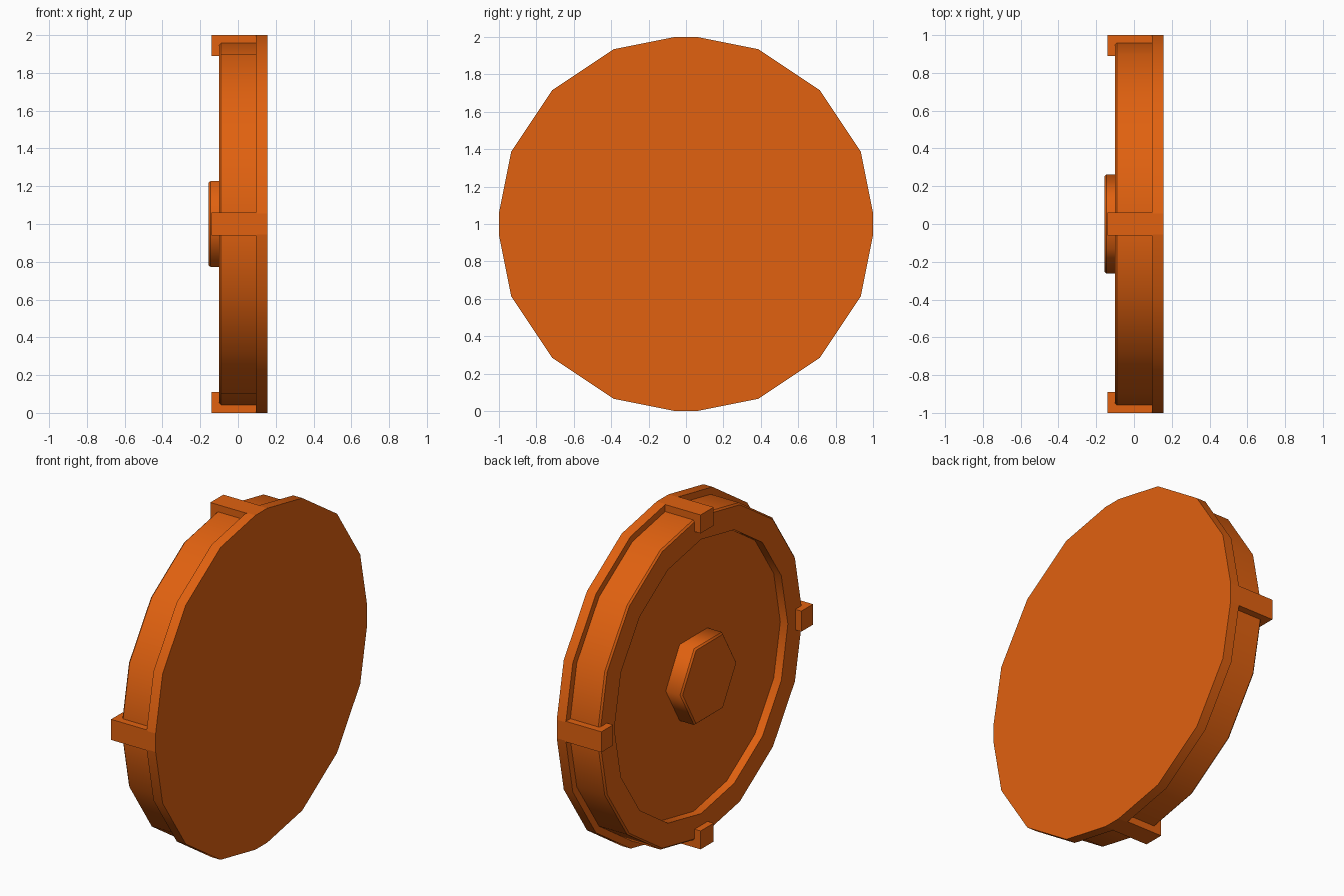
import bpy, bmesh, math
from mathutils import Matrix, Vector

if "Cube" in bpy.data.objects:
    bpy.data.objects.remove(bpy.data.objects["Cube"])

orange = bpy.data.materials.new("orange")
orange.diffuse_color = (0.75, 0.12, 0.005, 1)
orange.use_nodes = True
orange.node_tree.nodes["Principled BSDF"].inputs["Base Color"].default_value = orange.diffuse_color
CENTRE = Matrix.Translation((0, 0, 1))


def finish(bm, name, matrix=CENTRE):
    bmesh.ops.recalc_face_normals(bm, faces=bm.faces[:])
    me = bpy.data.meshes.new(name)
    bm.to_mesh(me)
    bm.free()
    me.materials.append(orange)
    ob = bpy.data.objects.new(name, me)
    ob.matrix_world = matrix
    bpy.context.collection.objects.link(ob)
    return ob


def lathe(profile, sides):
    """Closed solid round the x axis from (x, radius) points; smooth round, sharp rings."""
    bm = bmesh.new()
    rings = []
    for x, r in profile:
        angles = [2 * math.pi * k / sides for k in range(sides)]
        rings.append([bm.verts.new((x, r * math.cos(a), r * math.sin(a))) for a in angles])
    for a, b in zip(rings, rings[1:]):
        for k in range(sides):
            j = (k + 1) % sides
            bm.faces.new((a[k], a[j], b[j], b[k])).smooth = True
    bm.faces.new(rings[0])
    bm.faces.new(rings[-1])
    for ring in rings:
        for k in range(sides):
            bm.edges.get((ring[k], ring[k - 1])).smooth = False
    return bm


# Front plate, with its four axis corners trimmed flat for the clips
plate = lathe([(0.155, 1.011), (0.095, 1.011)], 16)
for d in ((0, 1, 0), (0, -1, 0), (0, 0, 1), (0, 0, -1)):
    cut = bmesh.ops.bisect_plane(plate, geom=plate.verts[:] + plate.edges[:] + plate.faces[:],
                                 plane_co=Vector(d), plane_no=d, clear_outer=True)
    edges = [e for e in cut["geom_cut"] if isinstance(e, bmesh.types.BMEdge)]
    bmesh.ops.holes_fill(plate, edges=[e for e in plate.edges if e.is_boundary])
    for e in edges:
        e.smooth = False
finish(plate, "front_plate")

# Drum with a shallow recess in its back
finish(lathe([(0.10, 0.97), (-0.09, 0.97), (-0.10, 0.96), (-0.10, 0.82), (-0.05, 0.82)], 16), "drum")

# Six-sided hub
finish(lathe([(-0.04, 0.263), (-0.145, 0.263), (-0.155, 0.253)], 6), "hub")

# Four hooked clips
L_SHAPE = [(0.10, 1.0), (-0.14, 1.0), (-0.14, 0.89), (-0.10, 0.89), (-0.10, 0.94), (0.10, 0.94)]
for i in range(4):
    bm = bmesh.new()
    face = bm.faces.new([bm.verts.new((x, -0.0615, z)) for x, z in L_SHAPE])
    ext = bmesh.ops.extrude_face_region(bm, geom=[face])
    bmesh.ops.translate(bm, vec=(0, 0.123, 0),
                        verts=[v for v in ext["geom"] if isinstance(v, bmesh.types.BMVert)])
    finish(bm, f"clip_{i + 1}", CENTRE @ Matrix.Rotation(i * math.pi / 2, 4, "X"))
